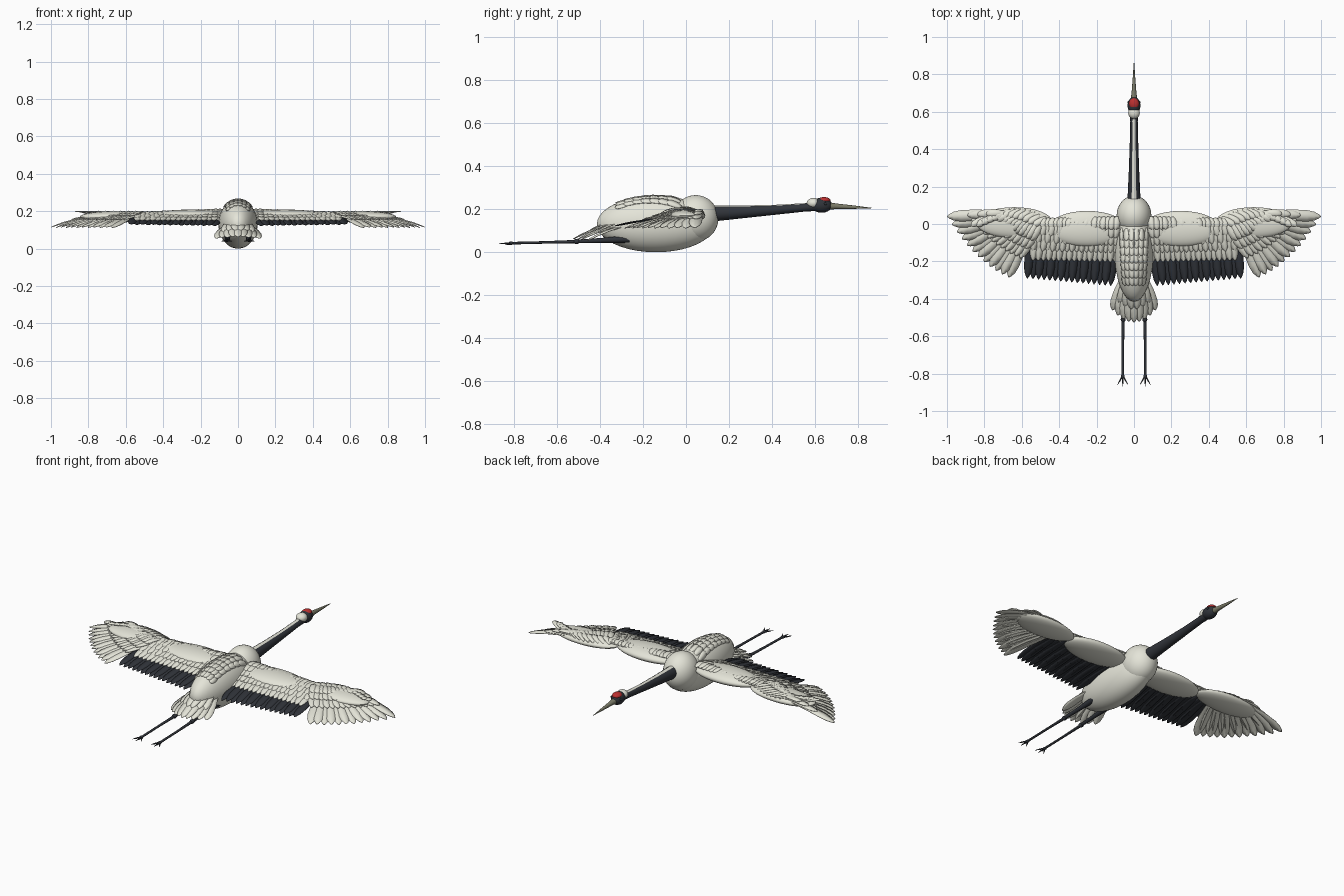
import bpy, bmesh, math
from mathutils import Vector

if "Cube" in bpy.data.objects:
    bpy.data.objects.remove(bpy.data.objects["Cube"])

def material(name, rgb):
    m = bpy.data.materials.new(name)
    m.diffuse_color = (*rgb, 1)
    m.use_nodes = True
    m.node_tree.nodes["Principled BSDF"].inputs["Base Color"].default_value = m.diffuse_color
    return m

WHITE = material("white_plumage", (0.78, 0.78, 0.69))
BLACK = material("black_plumage", (0.03, 0.034, 0.042))
RED = material("red_crown", (0.5, 0.03, 0.03))
HORN = material("horn_bill", (0.2, 0.2, 0.14))

def finish(bm, name, mat, mirror=False, thick=0):
    bmesh.ops.recalc_face_normals(bm, faces=bm.faces)
    me = bpy.data.meshes.new(name)
    bm.to_mesh(me)
    bm.free()
    ob = bpy.data.objects.new(name, me)
    bpy.context.collection.objects.link(ob)
    me.materials.append(mat)
    if thick:
        s = ob.modifiers.new("thickness", 'SOLIDIFY')
        s.thickness, s.offset = thick, 0
    if mirror:
        m = ob.modifiers.new("mirror", 'MIRROR')
        m.use_mirror_merge = False
    return ob

def ellipsoid(name, c, r, mat, mirror=False):
    bm = bmesh.new()
    bmesh.ops.create_uvsphere(bm, u_segments=32, v_segments=20, radius=1)
    for v in bm.verts:
        v.co = Vector((c[i] + v.co[i] * r[i] for i in range(3)))
    return finish(bm, name, mat, mirror)

# Tube running along y; stations are (x, y, z, rx, rz)
def tube(bm, stations, n=16):
    rings = [[bm.verts.new((x + rx * math.cos(2 * math.pi * k / n), y,
                            z + rz * math.sin(2 * math.pi * k / n))) for k in range(n)]
             for x, y, z, rx, rz in stations]
    for a, b in zip(rings, rings[1:]):
        for k in range(n):
            bm.faces.new((a[k], a[(k + 1) % n], b[(k + 1) % n], b[k]))
    bm.faces.new(rings[0])
    bm.faces.new(rings[-1])

def tube_object(name, paths, mat, mirror=False, n=16):
    bm = bmesh.new()
    for p in paths:
        tube(bm, p, n)
    return finish(bm, name, mat, mirror)

OUTLINE = [(0, .4), (.2, .75), (.5, 1), (.75, 1), (.88, .78), (.96, .4), (1, .06)]

# One crowned leaf-shaped vane from root to tip
def feather(bm, root, tip, w, up=(0, 0, 1), crown=0.15, sag=0.0):
    root, tip = Vector(root), Vector(tip)
    d = tip - root
    side = d.cross(Vector(up)).normalized()
    nrm = side.cross(d).normalized()
    rows = []
    for t, f in OUTLINE:
        p = root + d * t + nrm * (sag * 4 * t * (1 - t))
        rows.append([bm.verts.new(p + side * w * f * s + nrm * w * f * crown * (1 - abs(s)))
                     for s in (-1, 0, 1)])
    for a, b in zip(rows, rows[1:]):
        for k in (0, 1):
            bm.faces.new((a[k], a[k + 1], b[k + 1], b[k]))

def lerp(a, b, t):
    return Vector(a).lerp(Vector(b), t)

# Body, breast
BC, BR = (0, -0.14, 0.131), (0.105, 0.275, 0.131)
ellipsoid("body", BC, BR, WHITE)
ellipsoid("breast", (0, 0.045, 0.158), (0.093, 0.106, 0.108), WHITE)

# Back feathers lying on the body
bm = bmesh.new()
def on_back(x, y, lift):
    k = 1 - (x / BR[0]) ** 2 - ((y - BC[1]) / BR[1]) ** 2
    return Vector((x, y, BC[2] + BR[2] * math.sqrt(max(k, 0)) + lift))
for j in range(7):
    y = -0.02 - j * 0.04
    for x in (0.013, 0.042, 0.068):
        x *= 1 - 0.04 * j
        up = Vector((x / BR[0] ** 2, 0, (on_back(x, y, 0).z - BC[2]) / BR[2] ** 2))
        feather(bm, on_back(x, y, -0.004), on_back(x * 0.95, y - 0.07, 0.004), 0.017, up, sag=0.003)
finish(bm, "back_feathers", WHITE, True, 0.002)

# Tail fan
bm = bmesh.new()
for i in range(9):
    s = (i - 4) / 4
    feather(bm, (0.05 * s, -0.27, 0.155 - 0.03 * abs(s)),
            (0.115 * s, -0.525 + 0.065 * s * s, 0.062 - 0.008 * abs(s) + 0.003 * (i % 2)), 0.027, sag=0.008)
for i in range(6):
    s = (i - 2.5) / 2.5
    feather(bm, (0.04 * s, -0.28, 0.165 - 0.02 * abs(s)),
            (0.075 * s, -0.455 + 0.03 * s * s, 0.1 - 0.012 * abs(s)), 0.024, sag=0.008)
finish(bm, "tail_feathers", WHITE, False, 0.003)

# Neck with pale nape stripe
tube_object("neck", [[(0, 0.09, 0.175, .04, .04), (0, 0.15, 0.181, .034, .035), (0, 0.28, 0.188, .028, .028),
                      (0, 0.42, 0.197, .023, .022), (0, 0.55, 0.208, .020, .019), (0, 0.62, 0.215, .024, .022)]], BLACK, n=24)
tube_object("nape_stripe", [[(0, 0.1, 0.203, .018, .014), (0, 0.15, 0.206, .016, .012), (0, 0.28, 0.206, .014, .012),
                             (0, 0.42, 0.21, .012, .011), (0, 0.58, 0.219, .013, .011)]], WHITE)

# Head
ellipsoid("head", (0, 0.632, 0.219), (0.034, 0.048, 0.035), BLACK)
ellipsoid("head_patch", (0, 0.594, 0.228), (0.031, 0.032, 0.025), WHITE)
ellipsoid("crown", (0, 0.643, 0.241), (0.026, 0.03, 0.016), RED)
ellipsoid("eye", (0.03, 0.65, 0.226), (0.006, 0.007, 0.007), BLACK, True)
tube_object("bill", [[(0, 0.66, 0.216, .019, .018), (0, 0.7, 0.214, .013, .013),
                      (0, 0.78, 0.21, .007, .008), (0, 0.865, 0.206, .001, .001)]], HORN)

# Legs and toes
L = 0.06
tube_object("leg", [[(L - .005, -0.26, 0.062, .018, .018), (L - .004, -0.38, 0.056, .012, .012), (L - .002, -0.51, 0.05, .009, .008)],
                    [(L - .002, -0.5, 0.05, .009, .008), (L, -0.65, 0.046, .007, .006), (L, -0.82, 0.042, .007, .006)]],
            BLACK, True, 12)
ellipsoid("leg_joint", (L - .002, -0.51, 0.05), (.013, .016, .012), BLACK, True)
ellipsoid("foot_joint", (L, -0.815, 0.042), (.01, .012, .008), BLACK, True)
tube_object("toes", [[(L, -0.81, 0.042, .005, .005), (L + dx * .6, -0.84, 0.041, .004, .004), (L + dx, y, 0.04, .001, .001)]
                     for dx, y in ((-.028, -.86), (0, -.87), (.028, -.86))]
            + [[(L, -0.81, 0.04, .004, .004), (L, -0.835, 0.034, .001, .001)]], BLACK, True, 8)

# Wing arm and hand masses
ellipsoid("wing_arm", (0.25, -0.025, 0.173), (0.21, 0.095, 0.036), WHITE, True)
ellipsoid("wing_hand", (0.64, 0.008, 0.17), (0.205, 0.082, 0.03), WHITE, True)

# Black flight feathers of the inner wing
bm = bmesh.new()
for i in range(16):
    t = i / 15
    feather(bm, (0.1 + 0.45 * t, -0.02, 0.165 + 0.002 * (i % 2)),
            (0.125 + 0.445 * t, -0.33 + 0.04 * t, 0.122 + 0.006 * t + 0.002 * (i % 2)), 0.023, sag=0.005)
finish(bm, "secondary_feathers", BLACK, True, 0.003)

# White covert rows over the inner wing: root y, tip y, root z, tip z, count
bm = bmesh.new()
for r, (y0, y1, z0, z1, n) in enumerate([(0.01, -0.205, 0.185, 0.15, 17), (0.025, -0.155, 0.193, 0.168, 18),
                                         (0.03, -0.115, 0.199, 0.182, 19), (0.035, -0.075, 0.202, 0.195, 20),
                                         (0.04, -0.03, 0.2, 0.206, 20)]):
    for i in range(n):
        t = i / (n - 1)
        drop = -0.004 * r * t
        feather(bm, (0.09 + 0.43 * t, y0 - 0.01 * t, z0 + drop + 0.001 * (i % 2)),
                (0.1 + 0.44 * t, y1 + 0.01 * t, z1 + drop + 0.001 * (i % 2)), 0.021, sag=0.006)
finish(bm, "inner_wing_coverts", WHITE, True, 0.003)

# Outer wing fan: tips follow a curved trailing edge
def fan_tip(t, z):
    a, b, c = Vector((0.67, -0.285, z)), Vector((0.86, -0.2, z)), Vector((0.998, 0.04, z))
    return a.lerp(b, t).lerp(b.lerp(c, t), t)

bm = bmesh.new()
for i in range(12):
    t = i / 11
    feather(bm, lerp((0.56, -0.01, 0.162), (0.70, 0.055, 0.178), t),
            fan_tip(t, 0.112) + Vector((0, 0, 0.002 * (i % 2))), 0.03, sag=0.012)
finish(bm, "primary_feathers", WHITE, True, 0.003)

# Outer wing coverts: fraction of fan length, tip height, root height
bm = bmesh.new()
for frac, z1, z0, n in ((0.64, 0.155, 0.18, 13), (0.46, 0.175, 0.188, 13), (0.3, 0.188, 0.194, 12)):
    for i in range(n):
        t = i / (n - 1)
        root = lerp((0.5, 0.0, z0), (0.70, 0.06, z0), t)
        tip = lerp(root, fan_tip(t, z1), frac)
        tip.z = z1 + 0.001 * (i % 2)
        feather(bm, root, tip, 0.023, sag=0.006)
# leading edge row
for i in range(13):
    t = i / 12
    x = 0.47 + 0.33 * t
    y = 0.035 + 0.045 * math.sin(math.pi * min(1, t * 1.1))
    feather(bm, (x, y, 0.182), (x + 0.07, y - 0.045, 0.197), 0.018, sag=0.006)
finish(bm, "outer_wing_coverts", WHITE, True, 0.003)

# Smooth shading with crisp edges
for ob in bpy.context.scene.objects:
    ob.select_set(True)
    bpy.context.view_layer.objects.active = ob
bpy.ops.object.shade_smooth_by_angle(angle=math.radians(35))
